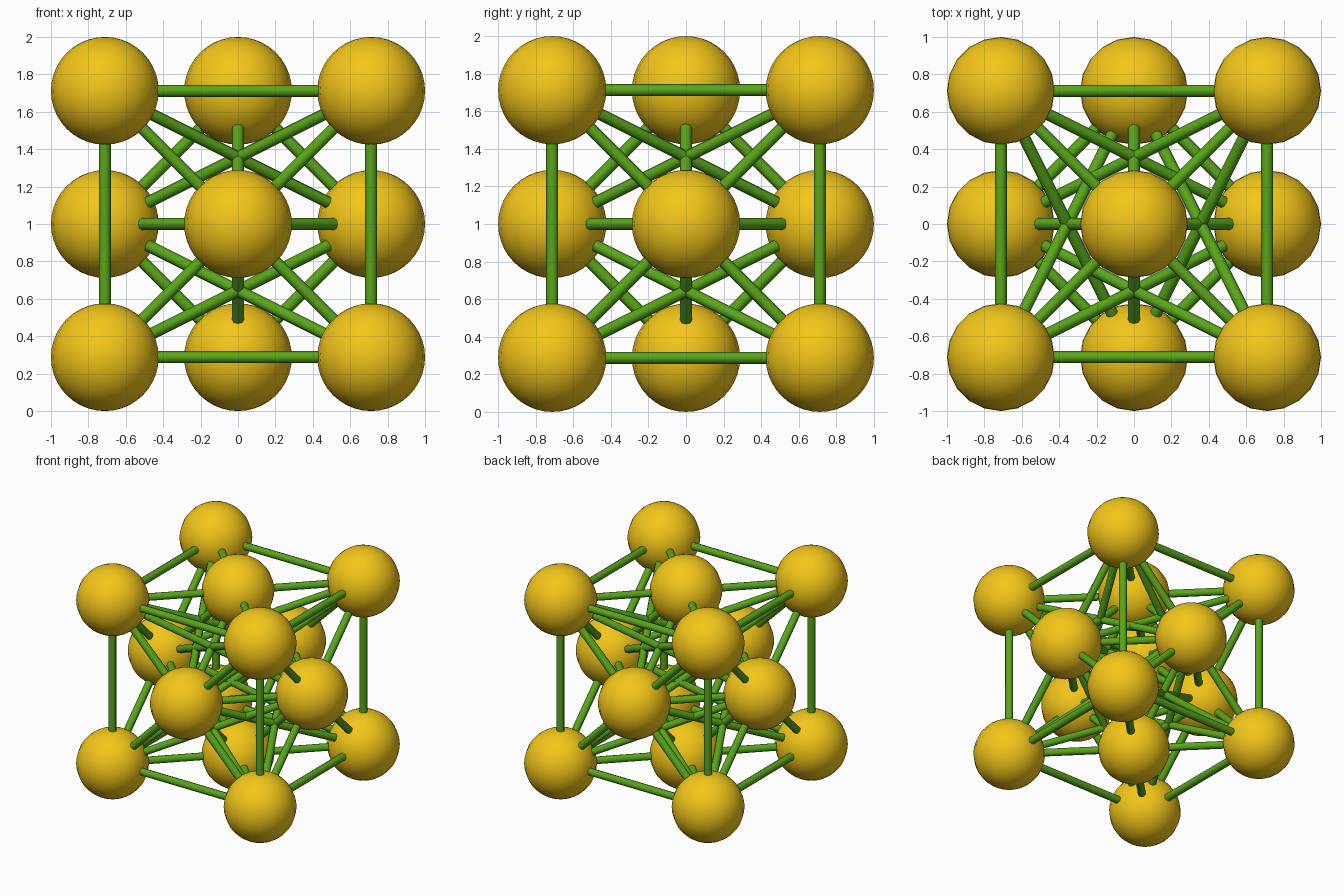
import bpy
from mathutils import Vector
from itertools import product, combinations

if "Cube" in bpy.data.objects:
    bpy.data.objects.remove(bpy.data.objects["Cube"])

H = 0.712      # half the cell edge
R = 0.288      # ball radius
ROD = 0.032    # rod radius


def material(name, colour):
    m = bpy.data.materials.new(name)
    m.diffuse_color = colour
    m.use_nodes = True
    m.node_tree.nodes["Principled BSDF"].inputs["Base Color"].default_value = m.diffuse_color
    return m


yellow = material("yellow", (0.9, 0.57, 0.01, 1))
green = material("green", (0.1, 0.38, 0.01, 1))


def ball(name, p):
    bpy.ops.mesh.primitive_uv_sphere_add(segments=20, ring_count=20, radius=R, location=p)
    o = bpy.context.object
    o.name = name
    o.data.materials.append(yellow)
    bpy.ops.object.shade_smooth()


def rod(name, a, b):
    # rod spanning the gap between two ball surfaces
    d = b - a
    bpy.ops.mesh.primitive_cylinder_add(vertices=8, radius=ROD, depth=d.length - 2 * R + 0.02,
                                        location=(a + b) / 2)
    o = bpy.context.object
    o.name = name
    o.rotation_euler = d.to_track_quat('Z', 'Y').to_euler()
    o.data.materials.append(green)
    bpy.ops.object.shade_smooth_by_angle(angle=0.9)


# Ball positions: cube corners, side face centres, top and bottom centres
mid = Vector((0, 0, 1))
corners = [mid + H * Vector(s) for s in product((-1, 1), repeat=3)]
sides = [mid + H * Vector(v) for v in ((1, 0, 0), (0, 1, 0), (-1, 0, 0), (0, -1, 0))]
caps = [mid + H * Vector((0, 0, s)) for s in (-1, 1)]

for p in corners:
    ball("corner_ball", p)
for p in sides:
    ball("side_ball", p)
for p in caps:
    ball("cap_ball", p)

# Cube edges
for a, b in combinations(corners, 2):
    if (a - b).length < 2.1 * H:
        rod("edge_rod", a, b)

# Every corner and cap joins all four side balls
for a in corners:
    for b in sides:
        rod("corner_side_rod", a, b)
for a in caps:
    for b in sides:
        rod("cap_side_rod", a, b)

# Caps to the corners of their own layer
for a in caps:
    for b in corners:
        if abs(a.z - b.z) < 0.1:
            rod("cap_corner_rod", a, b)

# Ring around the middle layer
for i in range(4):
    rod("middle_rod", sides[i], sides[(i + 1) % 4])
